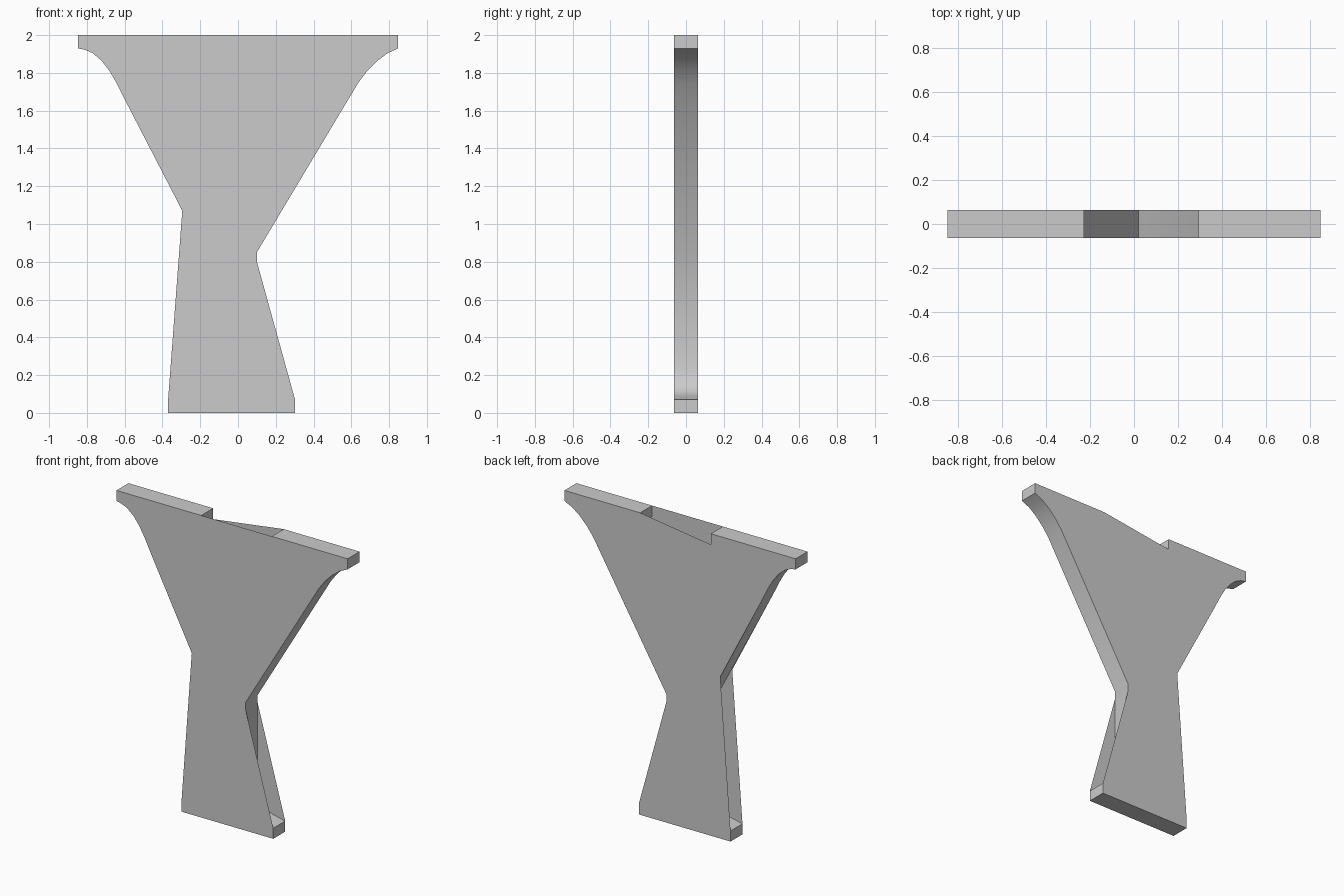
import bpy, bmesh

if "Cube" in bpy.data.objects:
    bpy.data.objects.remove(bpy.data.objects["Cube"])

HALF = 0.0625      # half of the plate thickness
W = 0.847          # half of the top width


def finish(name, bm):
    mesh = bpy.data.meshes.new(name)
    bm.to_mesh(mesh)
    bm.free()
    ob = bpy.data.objects.new(name, mesh)
    bpy.context.collection.objects.link(ob)
    return ob


def panel(name, outline, y):
    """Flat n-gon in the xz plane, facing away from the centre."""
    bm = bmesh.new()
    face = bm.faces.new([bm.verts.new((x, y, z)) for x, z in outline])
    face.normal_update()
    if face.normal.y * y < 0:
        face.normal_flip()
    bmesh.ops.triangulate(bm, faces=bm.faces[:])
    return finish(name, bm)


def rim(name, outline):
    """Open band of quads that follows a clockwise closed outline."""
    bm = bmesh.new()
    front = [bm.verts.new((x, -HALF, z)) for x, z in outline]
    back = [bm.verts.new((x, HALF, z)) for x, z in outline]
    n = len(outline)
    for i in range(n):
        j = (i + 1) % n
        bm.faces.new((front[i], back[i], back[j], front[j]))
    bm.normal_update()
    ob = finish(name, bm)
    bpy.context.view_layer.objects.active = ob
    ob.select_set(True)
    bpy.ops.object.shade_smooth_by_angle(angle=0.6)
    ob.select_set(False)
    return ob


# Outer curved brackets under the two upper ends
right_bracket = [(W, 1.93), (0.79, 1.903), (0.735, 1.862), (0.68, 1.805),
                 (0.635, 1.745), (0.59, 1.67)]
left_bracket = [(-0.6, 1.66), (-0.645, 1.75), (-0.68, 1.81), (-0.72, 1.862),
                (-0.77, 1.905), (-0.81, 1.922), (-W, 1.93)]

# Foot bracket, mirrored about the stem axis
AXIS = -0.034
foot_right = [(0.1, 0.33), (0.106, 0.23), (0.122, 0.16), (0.155, 0.115),
              (0.21, 0.09), (0.302, 0.07)]
foot_left = [(2 * AXIS - x, z) for x, z in reversed(foot_right)]

# Inner valley between the two arms, left to right
valley = [(-0.226, 2), (-0.226, 1.928), (-0.31, 1.912), (-0.365, 1.87),
          (-0.378, 1.8), (-0.335, 1.66), (0.02, 0.985), (0.43, 1.67),
          (0.455, 1.79), (0.435, 1.86), (0.39, 1.905), (0.292, 1.928),
          (0.292, 2)]

# Side walls all round
rim("side_walls", [(-W, 2)] + valley + [(W, 2)] + right_bracket
    + [(0.1, 0.85)] + foot_right + [(0.302, 0), (-0.37, 0)]
    + foot_left + [(-0.168, 0.84)] + left_bracket)

# Front and back panels span the hollows; the back one has a sloping notch
lower = ([(W, 2)] + right_bracket
         + [(0.1, 0.85), (0.1, 0.8), (0.302, 0.07), (0.302, 0), (-0.37, 0),
            (-0.37, 0.07), (-0.295, 1.07)] + left_bracket + [(-W, 2)])
panel("front_panel", lower, -HALF)
panel("back_panel", lower + [(-0.226, 2), (-0.226, 1.928), (0.292, 2)], HALF)
